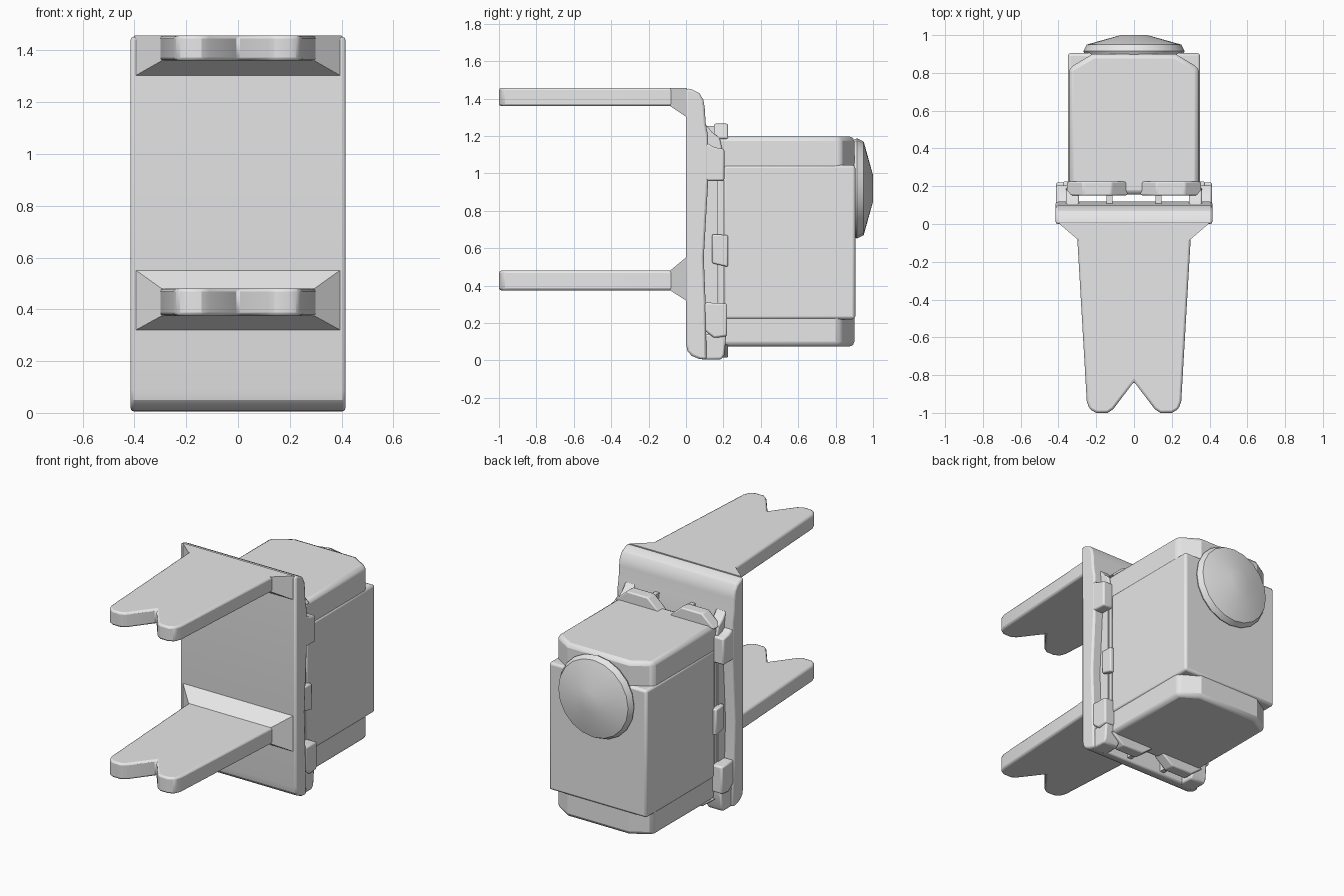
import bpy, bmesh, math
from mathutils import Matrix

cube = bpy.data.objects.get("Cube")
if cube:
    bpy.data.objects.remove(cube, do_unlink=True)

grey = bpy.data.materials.new("light grey")
grey.use_nodes = True
grey.diffuse_color = (0.8, 0.8, 0.8, 1)
grey.node_tree.nodes["Principled BSDF"].inputs["Base Color"].default_value = (0.8, 0.8, 0.8, 1)


def finish(name, bm, bevel=0.0, segments=2):
    """Turn a bmesh into a bevelled, smooth shaded object."""
    bmesh.ops.recalc_face_normals(bm, faces=bm.faces)
    mesh = bpy.data.meshes.new(name)
    bm.to_mesh(mesh)
    bm.free()
    mesh.materials.append(grey)
    obj = bpy.data.objects.new(name, mesh)
    bpy.context.collection.objects.link(obj)
    if bevel:
        mod = obj.modifiers.new("rounded edges", 'BEVEL')
        mod.width, mod.segments = bevel, segments
        mod.limit_method, mod.angle_limit = 'ANGLE', math.radians(35)
    bpy.ops.object.select_all(action='DESELECT')
    obj.select_set(True)
    bpy.context.view_layer.objects.active = obj
    bpy.ops.object.shade_smooth_by_angle(angle=math.radians(30))
    return obj


def loft(name, lower, upper, bevel=0.0):
    """Join two matching outlines of 3D points into a solid."""
    bm = bmesh.new()
    a = [bm.verts.new(p) for p in lower]
    b = [bm.verts.new(p) for p in upper]
    bm.faces.new(a)
    bm.faces.new(b)
    for i in range(len(a)):
        j = (i + 1) % len(a)
        bm.faces.new((a[i], a[j], b[j], b[i]))
    return finish(name, bm, bevel)


def prism(name, outline, axis, lo, hi, bevel=0.0):
    """Extrude a 2D outline along an axis; the other two axes keep their order."""
    def place(p, h):
        q = list(p)
        q.insert("xyz".index(axis), h)
        return q
    return loft(name, [place(p, lo) for p in outline], [place(p, hi) for p in outline], bevel)


def box(name, x, y, z, bevel=0.0):
    return prism(name, [(x[0], y[0]), (x[1], y[0]), (x[1], y[1]), (x[0], y[1])], "z", *z, bevel)


def mirrored(half):
    return half + [(-x, y) for x, y in reversed(half) if x]


# Mounting plate: side profile with a rounded top and a curled bottom edge
plate_profile = [(0, 1.455), (0.03, 1.45), (0.07, 1.43), (0.093, 1.395), (0.1, 1.35),
                 (0.105, 1.27), (0.118, 1.2), (0.118, 0.95), (0.095, 0.55), (0.105, 0.3),
                 (0.11, 0.005), (0.07, 0.008), (0.03, 0.025), (0.008, 0.05), (0, 0.09)]
prism("mounting_plate", plate_profile, "x", -0.415, 0.415, 0.012)

# Forked tines, each with a flared root against the plate
fork = mirrored([(0.3, 0), (0.3, -0.08), (0.25, -0.94), (0.235, -0.98), (0.2, -1),
                 (0.14, -1), (0.11, -0.98), (0, -0.835)])
for label, low, high, root_low, root_high in (("upper", 1.36, 1.457, 1.3, 1.457),
                                              ("lower", 0.375, 0.48, 0.317, 0.555)):
    prism(label + "_fork", fork, "z", low, high, 0.012)
    ends = []
    for w, y, z0, z1 in ((0.4, 0.005, root_low, root_high), (0.295, -0.085, low, high)):
        ends.append([(-w, y, z0), (w, y, z0), (w, y, z1), (-w, y, z1)])
    loft(label + "_fork_root", *ends)

# Housing: full height with cut rear corners, plus a square-cornered middle
prism("housing", mirrored([(0.345, 0.155), (0.345, 0.825), (0.22, 0.9)]),
      "z", 0.075, 1.197, 0.025)
box("housing_middle", (-0.35, 0.35), (0.2, 0.905), (0.22, 1.045), 0.015)

# Domed button on the back
bm = bmesh.new()
rings = []
for radius, y in ((0.255, 0.89), (0.268, 0.915), (0.25, 0.95), (0.07, 1.0)):
    ring = bmesh.ops.create_circle(bm, segments=20, radius=radius, matrix=Matrix.Translation(
        (0, y, 0.92)) @ Matrix.Rotation(math.pi / 2, 4, 'X'))["verts"]
    if rings:
        for i in range(20):
            j = (i + 1) % 20
            bm.faces.new((rings[-1][i], rings[-1][j], ring[j], ring[i]))
    rings.append(ring)
bm.faces.new(rings[0])
bm.faces.new(rings[-1])
finish("back_button", bm)

# Clips that hold the housing to the plate, repeated on both sides
for side, s in (("left", 1), ("right", -1)):
    def span(a, b):
        return sorted((a * s, b * s))

    # upper corner clip and its base rail
    prism(side + "_upper_clip", [(0.1, 0.96), (0.205, 0.96), (0.205, 1.13), (0.15, 1.14), (0.1, 1.17)],
          "x", *span(0.33, 0.413), 0.01)
    prism(side + "_upper_rail", [(0.09, 1.1), (0.2, 1.1), (0.18, 1.19), (0.14, 1.22), (0.09, 1.28)],
          "x", *span(0.29, 0.36), 0.008)
    # lower corner clip with a foot curling under
    prism(side + "_lower_clip", [(0.1, 0.31), (0.22, 0.305), (0.22, 0.13), (0.15, 0.12), (0.1, 0.16)],
          "x", *span(0.33, 0.413), 0.01)
    prism(side + "_foot", [(0.08, 0.005), (0.19, 0.005), (0.205, 0.03), (0.215, 0.14), (0.08, 0.14)],
          "x", *span(0.29, 0.4), 0.01)
    # small catch in the middle of the side
    prism(side + "_side_catch", [(0.14, 0.52), (0.225, 0.5), (0.225, 0.67), (0.14, 0.675)],
          "x", *span(0.33, 0.375), 0.008)
    # spine joining plate and housing
    box(side + "_spine", span(0.3, 0.35), (0.09, 0.17), (0.12, 1.16))
    # sloped ridges above and below the housing
    ridge = [(0.03, 0), (0.12, 0.07), (0.27, 0.07), (0.36, 0)]
    for label, base, up in (("top", 1.185, 1.15), ("bottom", 0.085, -1.0)):
        outline = [(x * s, base + up * h) for x, h in ridge]
        prism(side + "_" + label + "_ridge", outline, "y", 0.15, 0.225, 0.008)
        box(side + "_" + label + "_strut", span(0.115, 0.145), (0.09, 0.17),
            sorted((base - up * 0.03, base + up * 0.06)))
